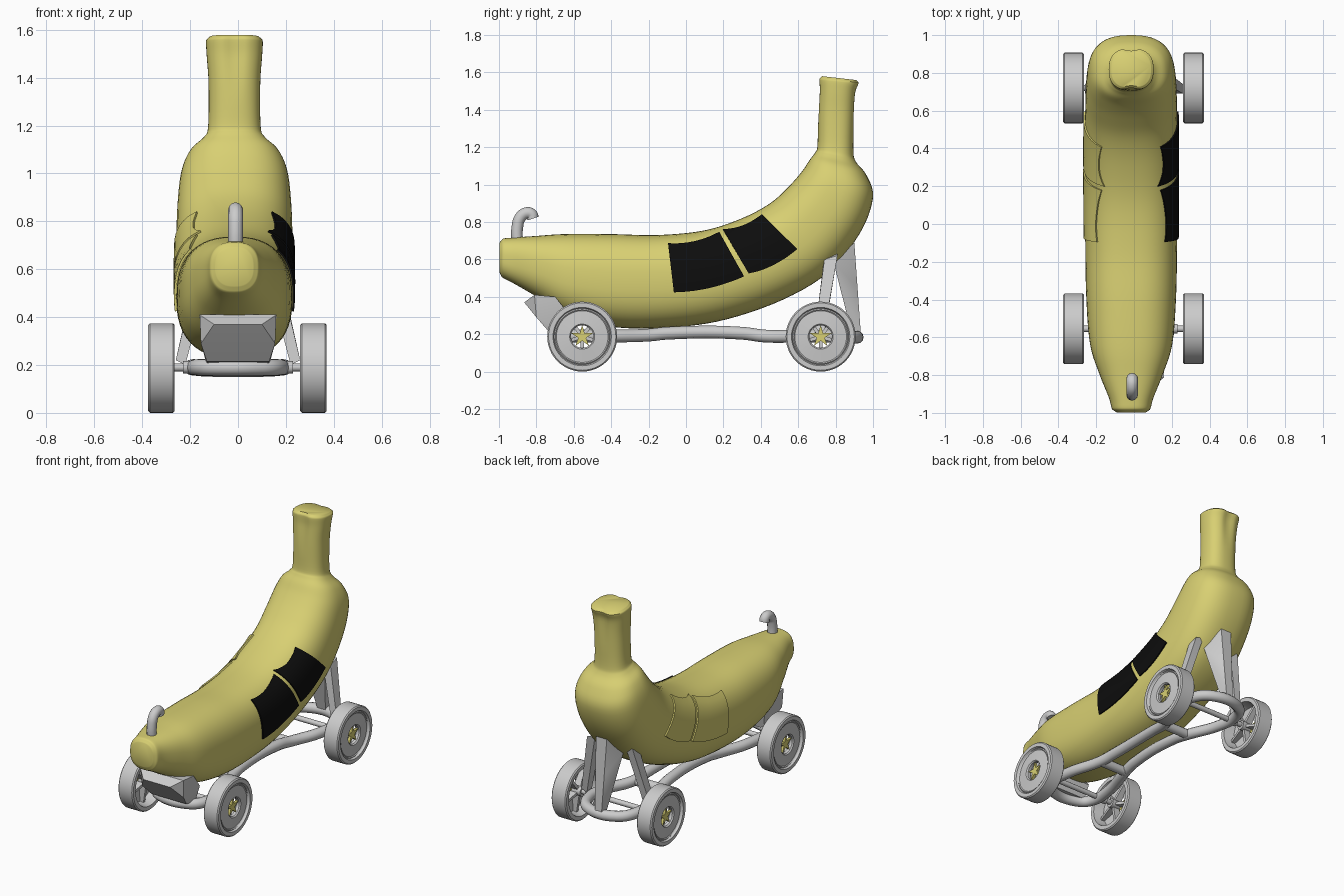
import bpy, bmesh, math
from mathutils import Vector
from mathutils.bvhtree import BVHTree

if "Cube" in bpy.data.objects:
    bpy.data.objects.remove(bpy.data.objects["Cube"])

CX = -0.015  # banana sits slightly off the chassis centre


def material(name, rgb):
    m = bpy.data.materials.new(name)
    m.diffuse_color = (*rgb, 1)
    m.use_nodes = True
    m.node_tree.nodes["Principled BSDF"].inputs["Base Color"].default_value = m.diffuse_color
    return m


YELLOW = material("yellow", (0.69, 0.63, 0.17))
BLACK = material("black", (0.004, 0.004, 0.004))


def finish(name, bm, mat=None, angle=35):
    bmesh.ops.recalc_face_normals(bm, faces=bm.faces)
    me = bpy.data.meshes.new(name)
    bm.to_mesh(me)
    bm.free()
    ob = bpy.data.objects.new(name, me)
    bpy.context.collection.objects.link(ob)
    if mat:
        me.materials.append(mat)
    smooth(ob, angle)
    return ob


def smooth(ob, angle=35):
    bpy.ops.object.select_all(action='DESELECT')
    ob.select_set(True)
    bpy.context.view_layer.objects.active = ob
    bpy.ops.object.shade_smooth_by_angle(angle=math.radians(angle))


def loft(bm, rings, closed=False):
    rows = [[bm.verts.new(p) for p in ring] for ring in rings]
    n = len(rows[0])
    for i in range(len(rows) if closed else len(rows) - 1):
        a, b = rows[i], rows[(i + 1) % len(rows)]
        for j in range(n):
            k = (j + 1) % n
            bm.faces.new((a[j], a[k], b[k], b[j]))
    if not closed:
        bm.faces.new(rows[0])
        bm.faces.new(rows[-1])


def hull(name, pts, mat=None):
    bm = bmesh.new()
    for p in pts:
        bm.verts.new(p)
    bmesh.ops.convex_hull(bm, input=bm.verts)
    return finish(name, bm, mat, 25)


def both(*pts):
    return [(s * x, y, z) for x, y, z in pts for s in (-1, 1)]


def tube(name, pts, radius, cyclic=False, kind='BEZIER'):
    cu = bpy.data.curves.new(name, 'CURVE')
    cu.dimensions = '3D'
    cu.bevel_depth, cu.bevel_resolution, cu.resolution_u = radius, 4, 6
    cu.use_fill_caps = True
    sp = cu.splines.new('BEZIER')
    sp.bezier_points.add(len(pts) - 1)
    for bp, p in zip(sp.bezier_points, pts):
        bp.co = p
        bp.handle_left_type = bp.handle_right_type = 'AUTO' if kind == 'BEZIER' else 'VECTOR'
    sp.use_cyclic_u = cyclic
    ob = bpy.data.objects.new(name, cu)
    bpy.context.collection.objects.link(ob)
    bpy.ops.object.select_all(action='DESELECT')
    ob.select_set(True)
    bpy.context.view_layer.objects.active = ob
    bpy.ops.object.convert(target='MESH')
    smooth(bpy.context.view_layer.objects.active)


# Banana body: sections as inner (y, z), outer (y, z), half width
SECTIONS = [
    (-.997, .69, -.997, .53, .078), (-.98, .71, -.985, .505, .1),
    (-.93, .716, -.91, .465, .118), (-.8, .725, -.79, .395, .168),
    (-.65, .735, -.62, .29, .218), (-.4, .735, -.36, .235, .238),
    (-.15, .73, -.05, .238, .243), (.1, .755, .22, .28, .245),
    (.3, .82, .52, .385, .245), (.45, .90, .76, .53, .243),
    (.55, .99, .93, .74, .238), (.62, 1.07, 1.0, .93, .222),
    (.66, 1.13, .965, 1.05, .185), (.69, 1.17, .91, 1.12, .13),
    (.703, 1.21, .895, 1.18, .11), (.706, 1.38, .90, 1.37, .108),
    (.71, 1.5, .91, 1.49, .116), (.708, 1.568, .93, 1.545, .118),
    (.722, 1.58, .915, 1.558, .104)]


def section_ring(s, groove, n=48):
    top, bot, w = Vector((CX, s[0], s[1])), Vector((CX, s[2], s[3])), s[4]
    mid, half = (top + bot) / 2, (top - bot) / 2
    ring = []
    for i in range(n):
        a = 2 * math.pi * i / n
        c, d = math.cos(a), math.sin(a)
        g = 1 - groove * abs(c) ** 40
        x = math.copysign(abs(d) ** .8, d) * w
        ring.append(mid + half * math.copysign(abs(c) ** .8, c) * g + Vector((x, 0, 0)))
    return ring


rings, STEPS, last = [], 5, len(SECTIONS) - 1
for i in range(last):
    p = [SECTIONS[min(max(i + k, 0), last)] for k in (-1, 0, 1, 2)]
    for j in range(STEPS):
        t = j / STEPS
        if i in (0, last - 1):
            s = [b + (c - b) * t for _, b, c, _ in zip(*p)]
        else:
            s = [b + .5 * t * (c - a + t * (2*a - 5*b + 4*c - d + t * (3*(b - c) + d - a)))
                 for a, b, c, d in zip(*p)]
        rings.append(section_ring(s, .12 * min(max((s[1] - 1.3) / .2, 0), 1)))
rings.append(section_ring(SECTIONS[-1], .12))
bm = bmesh.new()
loft(bm, rings)
body = finish("banana_body", bm, YELLOW, 50)
tree = BVHTree.FromPolygons([v.co for v in body.data.vertices],
                            [p.vertices[:] for p in body.data.polygons])

# Side windows, wrapped on to the body: black on the right, yellow on the left
WINDOWS = {"front": [(-.095, .68), (.18, .74), (.31, .51), (-.065, .425)],
           "rear": [(.20, .755), (.41, .835), (.595, .655), (.335, .525)]}
for side, sx, mat in (("right", 1, BLACK), ("left", -1, YELLOW)):
    for where, quad in WINDOWS.items():
        q = [Vector((0, y, z)) for y, z in quad]
        N = 10
        bm = bmesh.new()
        layers = []
        for off in (-.01, .009):
            grid = []
            for i in range(N + 1):
                row = []
                for j in range(N + 1):
                    u, v = i / N, j / N
                    p = q[0].lerp(q[1], u).lerp(q[3].lerp(q[2], u), v)
                    p.z -= .02 * 4 * u * (1 - u)
                    p.x = sx
                    hit, nor, _, _ = tree.ray_cast(p, Vector((-sx, 0, 0)))
                    row.append(bm.verts.new(hit + nor * off))
                grid.append(row)
            for i in range(N):
                for j in range(N):
                    bm.faces.new((grid[i][j], grid[i+1][j], grid[i+1][j+1], grid[i][j+1]))
            layers.append(grid)
        rims = [[g[i][0] for i in range(N)] + [g[N][j] for j in range(N)] +
                [g[N-i][N] for i in range(N)] + [g[0][N-j] for j in range(N)] for g in layers]
        for k in range(4 * N):
            m = (k + 1) % (4 * N)
            bm.faces.new((rims[0][k], rims[0][m], rims[1][m], rims[1][k]))
        finish(f"{side}_{where}_window", bm, mat)

# Hooked pipe on the nose
tube("hooked_pipe", [(-.01, -.902, .68), (-.01, -.902, .77), (-.01, -.885, .825),
                     (-.01, -.85, .848), (-.01, -.825, .84), (-.01, -.818, .818)], .031)

# Chassis: hourglass tube loop, cross bars and axles
half = [(.1, -.68, .19), (.165, -.62, .19), (.17, -.45, .19), (.10, -.2, .195), (.085, -.1, .205),
        (.085, .3, .205), (.10, .42, .19), (.175, .62, .19), (.185, .77, .19), (.11, .885, .185)]
tube("chassis_frame", half + [(-x, y, z) for x, y, z in reversed(half)], .034, cyclic=True)
for name, y, w in (("front", -.2, .1), ("rear", .41, .1)):
    tube(name + "_cross_bar", [(-w, y, .19), (w, y, .19)], .03, kind='LINE')
for name, y in (("front", -.555), ("rear", .72)):
    tube(name + "_axle", [(-.3, y, .19), (.3, y, .19)], .017, kind='LINE')
    for s in (-1, 1):
        tube(name + "_axle_collar", [(s * .2, y, .19), (s * .23, y, .19)], .026, kind='LINE')

# Nose guard
hull("nose_guard", both((.10, -.865, .37), (.16, -.81, .41), (.16, -.70, .40),
                        (.155, -.80, .29), (.13, -.735, .215), (.13, -.64, .2), (.15, -.62, .3)))

# Rear supports
hull("rear_centre_strut", both((.09, .79, .58), (.04, .90, .69), (.035, .915, .45),
                               (.025, .895, .17), (.025, .935, .2)))
for s in (-1, 1):
    hull("rear_side_strut", [(s * x, y, z) for x, y, z in (
        (.11, .74, .62), (.11, .81, .64), (.17, .74, .60), (.17, .81, .62),
        (.22, .69, .2), (.22, .74, .2), (.26, .69, .22), (.26, .74, .22))])

# Wheels: turned rim (radius, offset outward), inner spokes and star hub
RIM = [(.06, .04), (.067, .048), (.138, .042), (.144, .047), (.15, .042), (.156, .055),
       (.18, .055), (.187, .048), (.187, -.048), (.18, -.055), (.155, -.055), (.142, .015), (.06, .02)]
for name, y in (("front", -.555), ("rear", .72)):
    for side, s in (("left", -1), ("right", 1)):
        cx, cz = .3175 * s - .0025, .187

        def at(r, a, o):
            return (cx + s * o, y + r * math.sin(a), cz + r * math.cos(a))

        bm = bmesh.new()
        loft(bm, [[at(r, 2 * math.pi * i / 48, o) for r, o in RIM] for i in range(48)], closed=True)
        finish(f"{name}_{side}_wheel", bm)
        bm = bmesh.new()
        for k in range(5):
            a = 2 * math.pi * k / 5 + math.pi / 5
            loft(bm, [[at(r, a - w, o), at(r, a + w, o), at(r, a + w, .02), at(r, a - w, .02)]
                      for r, w, o in ((.02, .5, -.03), (.145, .06, -.01))])
        loft(bm, [[at(.03, 2 * math.pi * i / 16, o) for i in range(16)] for o in (-.05, .015)])
        finish(f"{name}_{side}_spokes", bm)
        bm = bmesh.new()
        loft(bm, [[at((.062, .022)[i % 2], math.pi * i / 5, o) for i in range(10)] for o in (.018, .036)])
        finish(f"{name}_{side}_star_hub", bm, YELLOW)
